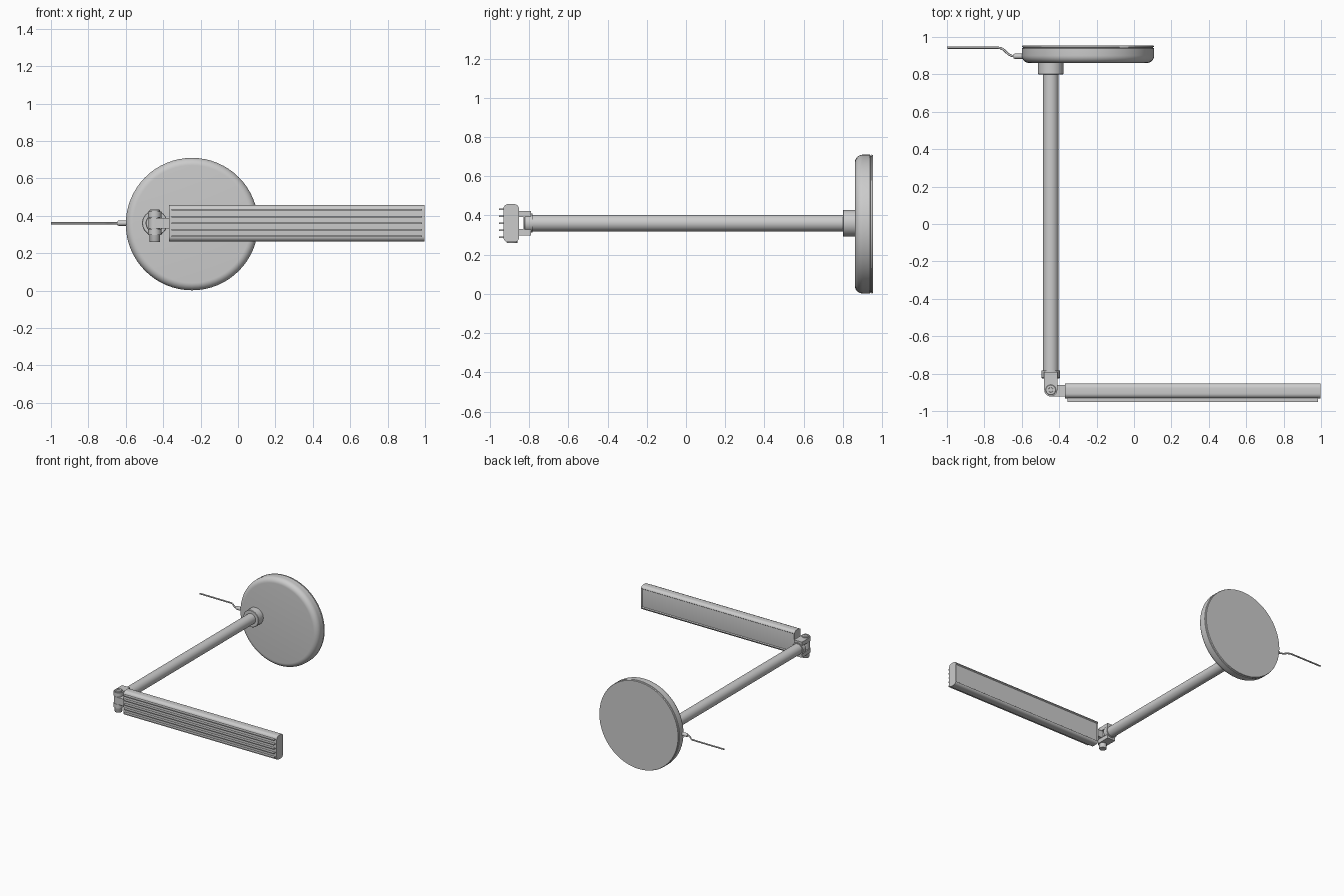
import bpy, bmesh, math
from mathutils import Vector, Matrix

cube = bpy.data.objects.get("Cube")
if cube:
    bpy.data.objects.remove(cube, do_unlink=True)

grey = bpy.data.materials.new("satin_grey")
grey.use_nodes = True
COLOUR = (0.6, 0.6, 0.6, 1)
grey.diffuse_color = COLOUR
grey.node_tree.nodes["Principled BSDF"].inputs["Base Color"].default_value = COLOUR

MID = 0.361       # height of the arm, hinge and head axis
ARM_X = -0.445    # arm axis
PIN_Y = -0.887    # hinge axis


def finish(name, bm, smooth=True):
    bmesh.ops.recalc_face_normals(bm, faces=bm.faces)
    mesh = bpy.data.meshes.new(name)
    bm.to_mesh(mesh)
    bm.free()
    ob = bpy.data.objects.new(name, mesh)
    bpy.context.collection.objects.link(ob)
    mesh.materials.append(grey)
    if smooth:
        bpy.ops.object.select_all(action='DESELECT')
        ob.select_set(True)
        bpy.context.view_layer.objects.active = ob
        bpy.ops.object.shade_smooth_by_angle(angle=math.radians(35))
    return ob


def lathe(name, profile, origin, axis, sides=32):
    """Revolve (radius, distance) points about an axis, capping both ends."""
    bm = bmesh.new()
    turn = Vector(axis).to_track_quat('Z', 'Y')
    rings = []
    for r, d in profile:
        ring = []
        for i in range(sides):
            a = math.tau * i / sides
            p = Vector((r * math.cos(a), r * math.sin(a), d))
            ring.append(bm.verts.new(Vector(origin) + turn @ p))
        rings.append(ring)
    for a, b in zip(rings, rings[1:]):
        for i in range(sides):
            j = (i + 1) % sides
            bm.faces.new((a[i], a[j], b[j], b[i]))
    bm.faces.new(rings[0])
    bm.faces.new(rings[-1])
    return finish(name, bm)


def box(name, low, high):
    bm = bmesh.new()
    low, high = Vector(low), Vector(high)
    bmesh.ops.create_cube(bm, size=1, matrix=Matrix.Translation((low + high) / 2)
                          @ Matrix.Diagonal((*(high - low), 1)))
    return finish(name, bm, False)


def extrude(name, outline, to_point, offset):
    """Extrude a 2D outline along an offset vector."""
    bm = bmesh.new()
    face = bm.faces.new([bm.verts.new(to_point(p)) for p in outline])
    new = bmesh.ops.extrude_face_region(bm, geom=[face])["geom"]
    bmesh.ops.translate(bm, vec=offset, verts=[v for v in new if isinstance(v, bmesh.types.BMVert)])
    return bm


def arc(cx, cy, r, start, end, steps=6):
    angles = [math.radians(start + (end - start) * i / steps) for i in range(steps + 1)]
    return [(cx + r * math.cos(a), cy + r * math.sin(a)) for a in angles]


# Round base: soft front edge, fine groove and lip at the back
R, F = 0.354, 0.04
base = [(R - F + F * math.sin(t), F - F * math.cos(t))
        for t in [math.pi / 2 * i / 8 for i in range(9)]]
base += [(R, 0.078), (R - 0.006, 0.08), (R - 0.006, 0.084), (R, 0.086), (R - 0.003, 0.093)]
lathe("base_disc", base, (-0.246, 0.861, 0.356), (0, 1, 0), 64)

# Arm tube and its collar on the base
lathe("arm_tube", [(0.042, 0), (0.042, 1.60)], (ARM_X, -0.79, MID), (0, 1, 0))
lathe("arm_collar", [(0.065, 0), (0.068, 0.003), (0.068, 0.065)],
      (ARM_X, 0.80, MID), (0, 1, 0))

# Hinge: end cap on the arm, two fork cheeks and a pivot pin
lathe("arm_end_cap", [(0.045, 0), (0.049, 0.004), (0.049, 0.042)],
      (ARM_X, -0.826, MID), (0, 1, 0))
box("fork_bridge", (ARM_X - 0.036, -0.83, MID - 0.063), (ARM_X + 0.036, -0.79, MID + 0.063))
cheek = arc(ARM_X, PIN_Y, 0.035, 180, 360, 14) + [(ARM_X + 0.035, -0.80), (ARM_X - 0.035, -0.80)]
for side, z in (("upper", MID + 0.030), ("lower", MID - 0.063)):
    finish(side + "_fork_cheek",
           extrude(side, cheek, lambda p: (p[0], p[1], z), (0, 0, 0.033)))
lathe("hinge_pin", [(0.026, 0), (0.028, 0.003), (0.028, 0.171), (0.025, 0.174),
                    (0.013, 0.174), (0.012, 0.170)],
      (ARM_X, PIN_Y, 0.260), (0, 0, 1), 24)
lathe("hinge_knuckle", [(0.034, 0), (0.034, 0.056)], (ARM_X, PIN_Y, MID - 0.028), (0, 0, 1), 24)
box("head_link", (ARM_X, -0.922, MID - 0.028), (-0.36, -0.860, MID + 0.028))

# Lamp head: long bar with rounded corners and a recessed light panel behind
Y0, Y1, HALF, C = -0.932, -0.851, 0.097, 0.026
section = (arc(Y0 + C, HALF - C, C, 180, 90) + arc(Y1 - C, HALF - C, C, 90, 0)
           + arc(Y1 - C, C - HALF, C, 0, -90) + arc(Y0 + C, C - HALF, C, -90, -180))
bm = extrude("head", section, lambda p: (-0.37, p[0], MID + p[1]), (1.368, 0, 0))
bmesh.ops.recalc_face_normals(bm, faces=bm.faces)
bm.normal_update()
back = [f for f in bm.faces if f.normal.y > 0.99]
bmesh.ops.inset_region(bm, faces=back, thickness=0.008)
bmesh.ops.translate(bm, vec=(0, -0.008, 0), verts=list({v for f in back for v in f.verts}))
finish("lamp_head", bm)

# Cooling fins along the front of the head
for i in range(-2, 3):
    z = MID + i * 0.0355
    box(f"cooling_fin_{i + 3}", (-0.355, -0.953, z - 0.004), (0.985, Y0 + 0.004, z + 0.004))

# Power cord with strain relief
lathe("cord_strain_relief", [(0.010, 0), (0.014, 0.006), (0.014, 0.06)],
      (-0.645, 0.897, MID), (1, 0, 0), 16)
curve = bpy.data.curves.new("power_cord", 'CURVE')
curve.dimensions = '3D'
curve.bevel_depth = 0.006
curve.bevel_resolution = 2
curve.use_fill_caps = True
path = [(-0.635, 0.897), (-0.655, 0.899), (-0.672, 0.908), (-0.695, 0.930),
        (-0.708, 0.939), (-0.725, 0.942), (-1.0, 0.943)]
spline = curve.splines.new('POLY')
spline.points.add(len(path) - 1)
for point, (x, y) in zip(spline.points, path):
    point.co = (x, y, MID, 1)
curve.materials.append(grey)
cord = bpy.data.objects.new("power_cord", curve)
bpy.context.collection.objects.link(cord)
